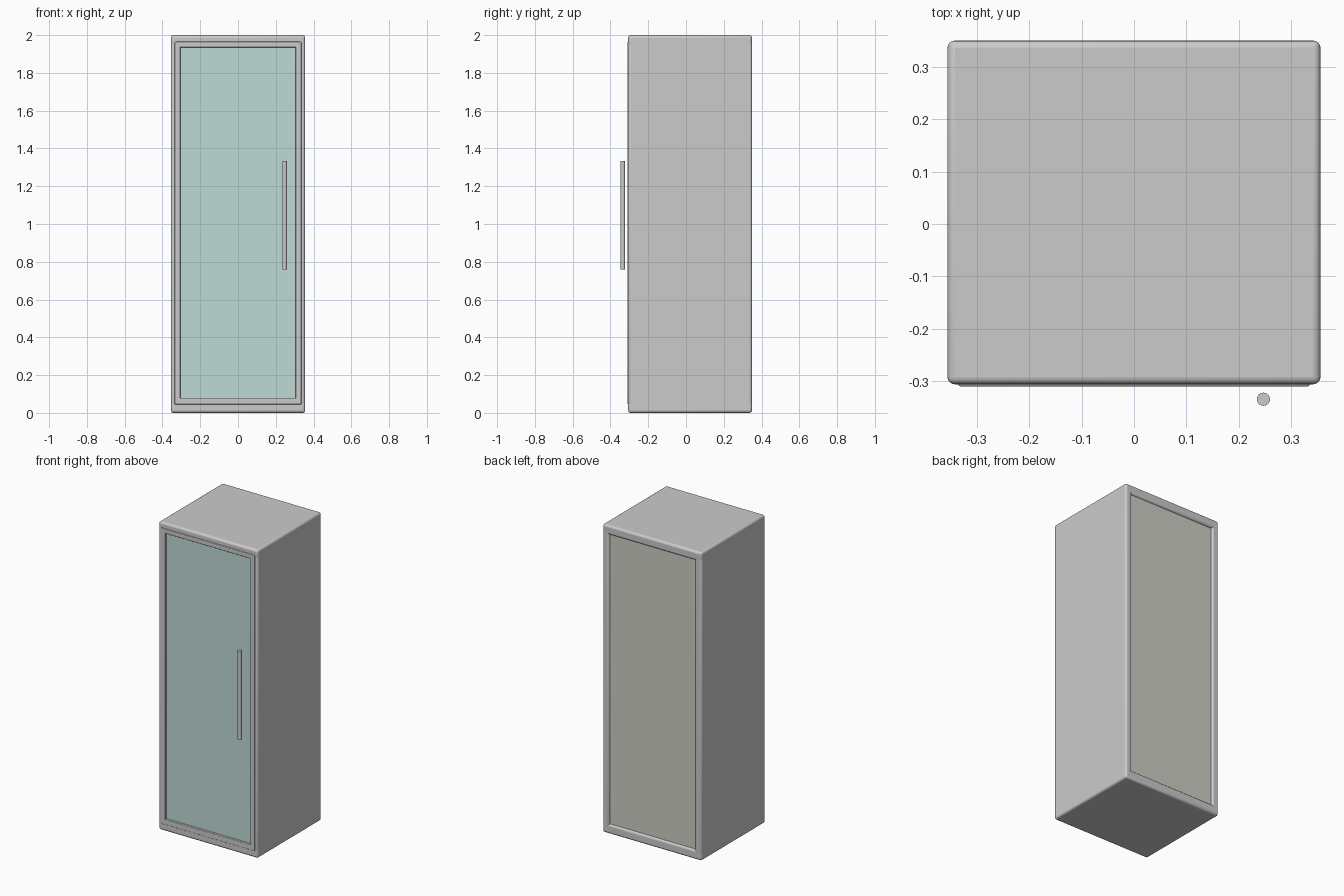
import bpy
import math

if "Cube" in bpy.data.objects:
    bpy.data.objects.remove(bpy.data.objects["Cube"])


def material(name, rgb):
    m = bpy.data.materials.new(name)
    m.diffuse_color = (*rgb, 1)
    m.use_nodes = True
    m.node_tree.nodes["Principled BSDF"].inputs["Base Color"].default_value = m.diffuse_color
    return m


glass_mat = material("teal_glass", (0.52, 0.70, 0.67))
back_mat = material("warm_grey", (0.62, 0.62, 0.57))


def box(name, lo, hi, bevel=0.0, mat=None):
    """Box between two corners with softly rounded edges."""
    bpy.ops.mesh.primitive_cube_add(size=1, location=[(a + b) / 2 for a, b in zip(lo, hi)])
    ob = bpy.context.object
    ob.name = name
    ob.scale = [b - a for a, b in zip(lo, hi)]
    bpy.ops.object.transform_apply(location=False, rotation=False, scale=True)
    if bevel:
        mod = ob.modifiers.new("round", "BEVEL")
        mod.width = bevel
        mod.segments = 4
        bpy.ops.object.shade_smooth_by_angle(angle=math.radians(35))
    if mat:
        ob.data.materials.append(mat)
    return ob


W, FRONT, BACK = 0.356, -0.306, 0.35

# Cabinet shell: top and bottom slabs, two side walls
box("bottom_slab", (-W, FRONT, 0.0), (W, BACK, 0.062), 0.014)
box("top_slab", (-W, FRONT, 1.94), (W, BACK, 2.0), 0.014)
for side, s in (("left", -1), ("right", 1)):
    x0, x1 = sorted((s * W, s * 0.308))
    box(side + "_wall", (x0, FRONT, 0.02), (x1, BACK, 1.98), 0.014)

# Recessed back panel
box("back_panel", (-0.32, 0.32, 0.05), (0.32, 0.338, 1.95), mat=back_mat)

# Door frame standing slightly proud of the shell
for side, s in (("left", -1), ("right", 1)):
    x0, x1 = sorted((s * 0.335, s * 0.305))
    box(side + "_door_stile", (x0, -0.31, 0.045), (x1, -0.275, 1.965), 0.004)
for name, z0, z1 in (("bottom_door_rail", 0.045, 0.08), ("top_door_rail", 1.935, 1.965)):
    box(name, (-0.32, -0.31, z0), (0.32, -0.275, z1), 0.004)

# Glass pane set back in the frame
box("door_glass", (-0.315, -0.296, 0.07), (0.315, -0.282, 1.945), mat=glass_mat)

# Round bar handle
bpy.ops.mesh.primitive_cylinder_add(vertices=32, radius=0.0125, depth=0.576,
                                    location=(0.247, -0.3345, 1.046))
bpy.context.object.name = "door_handle"
bpy.ops.object.shade_smooth_by_angle(angle=math.radians(35))
